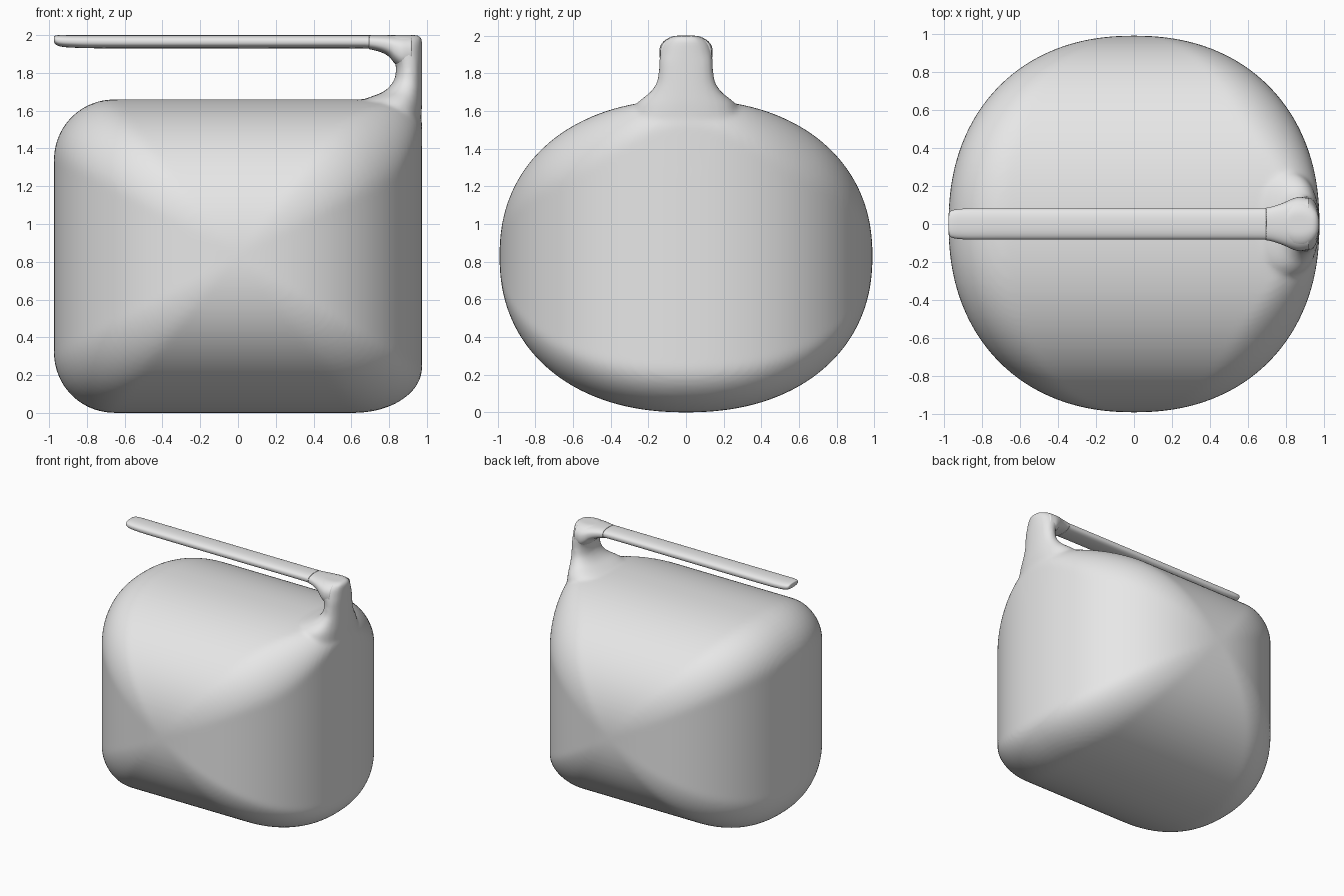
import bpy, bmesh, math

if "Cube" in bpy.data.objects:
    bpy.data.objects.remove(bpy.data.objects["Cube"])

grey = bpy.data.materials.new("light grey")
grey.diffuse_color = (0.8, 0.8, 0.8, 1)
grey.use_nodes = True
grey.node_tree.nodes["Principled BSDF"].inputs["Base Color"].default_value = grey.diffuse_color


def loft(name, rings):
    """Skin a list of closed rings and cap both ends."""
    bm = bmesh.new()
    loops = [[bm.verts.new(p) for p in ring] for ring in rings]
    n = len(loops[0])
    for a, b in zip(loops, loops[1:]):
        for i in range(n):
            bm.faces.new((a[i], a[(i + 1) % n], b[(i + 1) % n], b[i]))
    bm.faces.new(loops[0][::-1])
    bm.faces.new(loops[-1])
    bmesh.ops.recalc_face_normals(bm, faces=bm.faces)
    me = bpy.data.meshes.new(name)
    bm.to_mesh(me)
    bm.free()
    ob = bpy.data.objects.new(name, me)
    bpy.context.collection.objects.link(ob)
    me.materials.append(grey)
    return ob


def power(v, e):
    return math.copysign(abs(v) ** e, v)


def oval(n, count=40):
    """Unit superellipse with exponent n."""
    angles = [2 * math.pi * i / count for i in range(count)]
    return [(power(math.cos(a), 2 / n), power(math.sin(a), 2 / n)) for a in angles]


def smooth_rows(rows, steps=5):
    """Catmull-Rom interpolation through table rows."""
    out = []
    for k in range(len(rows) - 1):
        p = [rows[max(0, min(len(rows) - 1, k + d))] for d in (-1, 0, 1, 2)]
        for s in range(steps):
            t = s / steps
            out.append([b + 0.5 * t * (c - a + t * (2 * a - 5 * b + 4 * c - d
                        + t * (3 * (b - c) + d - a))) for a, b, c, d in zip(*p)])
    return out + [rows[-1]]


# Body: rounded rectangles stacked along y, swelling to the middle
HX, HZ, N = 0.975, 0.83, 2.2


def body_ring(y, g):
    k = min(1, abs(y) / 0.7)
    tight = 0.14 + 0.22 * k * k * (3 - 2 * k)      # ridge below the neck
    corners = [(1, 1, tight, tight), (-1, 1, 0.32, 0.32),
               (-1, -1, 0.32, 0.32), (1, -1, 0.36, 0.24)]
    pts = []
    for q, (sx, sz, rx, rz) in enumerate(corners):
        for i in range(13):
            a = math.pi / 2 * (q + i / 12)
            pts.append((sx * (HX - rx) + rx * math.cos(a),
                        sz * (HZ - rz) + rz * math.sin(a)))
    ring = []
    for i, (x, z) in enumerate(pts):
        ring.append((x * g, y, HZ + z * g))
        if i % 13 == 12:                            # subdivide the straight sides
            x2, z2 = pts[(i + 1) % len(pts)]
            for s in range(1, 8):
                t = s / 8
                ring.append(((x + (x2 - x) * t) * g, y, HZ + (z + (z2 - z) * t) * g))
    return ring


rings = []
for i in range(65):
    phi = math.pi / 2 * (-1 + 2 * i / 64) * 0.995
    rings.append(body_ring(0.99 * power(math.sin(phi), 2 / N), math.cos(phi) ** (2 / N)))
body = loft("body", rings)

# Neck: flared post on the right rim (height, left x, right x, half depth)
neck_rows = [(1.30, 0.80, 0.955, 0.20), (1.50, 0.70, 0.968, 0.28), (1.62, 0.64, 0.974, 0.27),
             (1.66, 0.67, 0.975, 0.24), (1.70, 0.77, 0.975, 0.19), (1.75, 0.82, 0.975, 0.157),
             (1.80, 0.835, 0.975, 0.146), (1.86, 0.83, 0.975, 0.143), (1.91, 0.78, 0.975, 0.140),
             (1.95, 0.76, 0.975, 0.130), (1.98, 0.76, 0.975, 0.108), (2.00, 0.76, 0.975, 0.065)]
neck = loft("neck", [[((l + r) / 2 + u * (r - l) / 2, v * w, z) for u, v in oval(2.3)]
                     for z, l, r, w in smooth_rows(neck_rows)])

# Handle: flat bar along x (x, underside, top, half depth)
handle_rows = [(-0.975, 1.972, 1.990, 0.035), (-0.970, 1.955, 1.996, 0.062),
               (-0.945, 1.941, 2.0, 0.075), (-0.88, 1.934, 2.0, 0.081),
               (-0.70, 1.930, 2.0, 0.082), (0.0, 1.930, 2.0, 0.082), (0.62, 1.930, 2.0, 0.082),
               (0.70, 1.924, 2.0, 0.086), (0.76, 1.908, 2.0, 0.102), (0.80, 1.885, 2.0, 0.118),
               (0.83, 1.85, 2.0, 0.132), (0.87, 1.82, 2.0, 0.142), (0.92, 1.82, 1.999, 0.135)]
handle = loft("handle", [[(x, u * w, (b + t) / 2 + v * (t - b) / 2) for u, v in oval(2.5)]
                         for x, b, t, w in smooth_rows(handle_rows)])

# Blend the neck into the body
bpy.ops.object.select_all(action='DESELECT')
body.select_set(True)
neck.select_set(True)
bpy.context.view_layer.objects.active = body
bpy.ops.object.join()
body.name = "body_with_neck"
remesh = body.modifiers.new("fuse", 'REMESH')
remesh.mode = 'VOXEL'
remesh.voxel_size = 0.016
remesh.use_smooth_shade = True
soften = body.modifiers.new("soften", 'SMOOTH')
soften.factor = 0.5
soften.iterations = 6

for p in handle.data.polygons:
    p.use_smooth = True
for p in body.data.polygons:
    p.use_smooth = True
